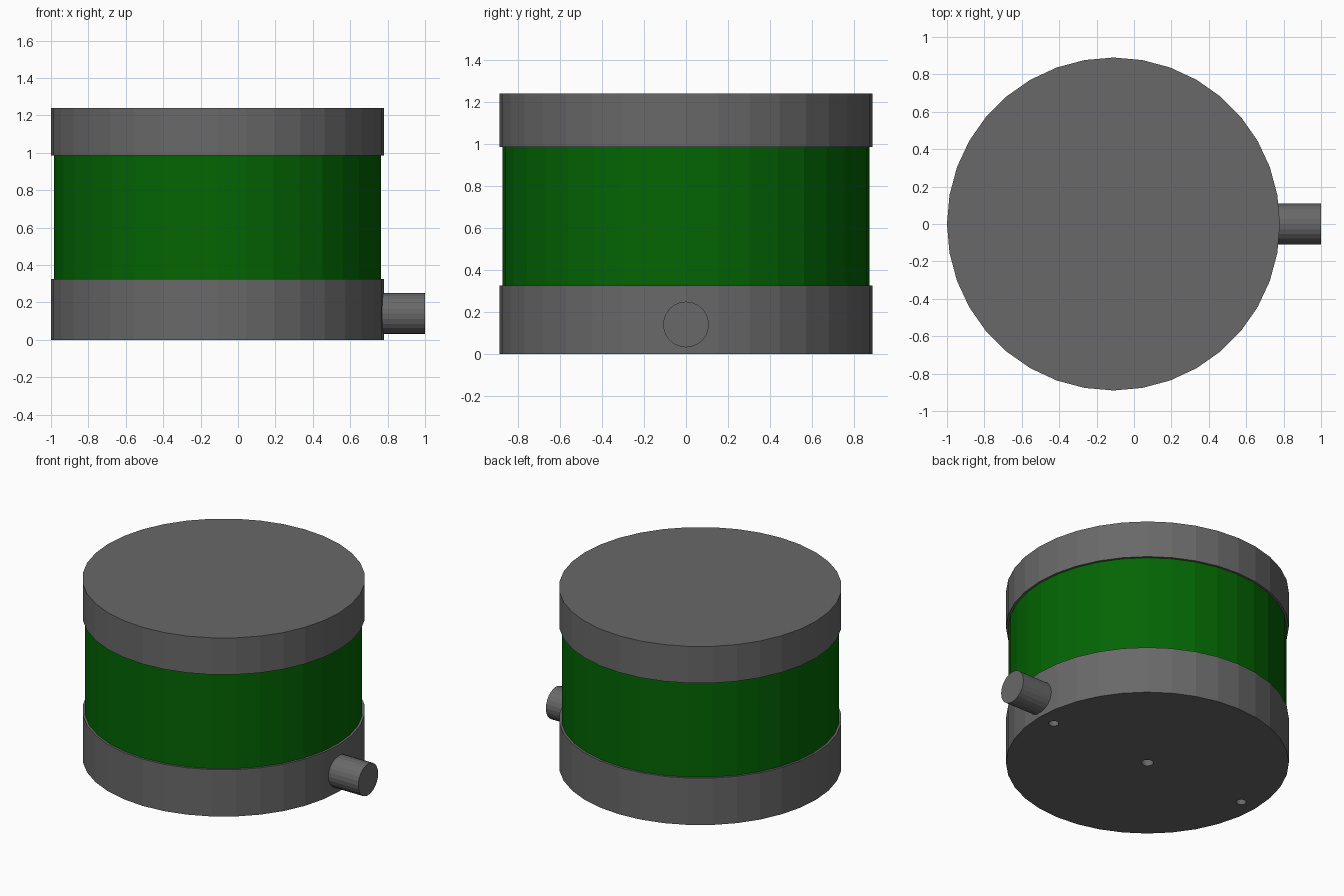
import bpy
from math import pi

if "Cube" in bpy.data.objects:
    bpy.data.objects.remove(bpy.data.objects["Cube"])

CX = -0.11   # body axis; the side outlet makes up the rest of the width
SIDES = 36


def material(name, colour):
    mat = bpy.data.materials.new(name)
    mat.diffuse_color = (*colour, 1)
    mat.use_nodes = True
    mat.node_tree.nodes["Principled BSDF"].inputs["Base Color"].default_value = mat.diffuse_color
    return mat


grey = material("dark_grey", (0.14, 0.14, 0.14))
green = material("green", (0.001, 0.13, 0.001))


def cylinder(name, radius, z0, z1, mat=grey, x=CX, sides=SIDES):
    bpy.ops.mesh.primitive_cylinder_add(vertices=sides, radius=radius, depth=z1 - z0,
                                        location=(x, 0, (z0 + z1) / 2))
    ob = bpy.context.object
    ob.name = name
    ob.data.materials.append(mat)
    return ob


# Stacked housing: base, coloured band and lid
base = cylinder("base", 0.89, 0.0, 0.325)
cylinder("green_band", 0.875, 0.31, 1.0, green)
cylinder("lid", 0.89, 0.985, 1.24)

# Cable outlet on the right side of the base
x0, x1 = 0.74, 1.0
bpy.ops.mesh.primitive_cylinder_add(vertices=24, radius=0.109, depth=x1 - x0,
                                    location=((x0 + x1) / 2, 0, 0.14),
                                    rotation=(0, pi / 2, 0))
outlet = bpy.context.object
outlet.name = "cable_outlet"
outlet.data.materials.append(grey)

# Three blind screw holes in the underside, in line with the outlet
for i, (offset, radius) in enumerate([(-0.77, 0.032), (0.0, 0.038), (0.77, 0.032)]):
    cutter = cylinder(f"screw_hole_cutter_{i}", radius, -0.1, 0.1, x=CX + offset, sides=24)
    cutter.hide_render = True
    cutter.hide_set(True)
    cut = base.modifiers.new(f"screw_hole_{i}", 'BOOLEAN')
    cut.operation = 'DIFFERENCE'
    cut.solver = 'EXACT'
    cut.object = cutter
